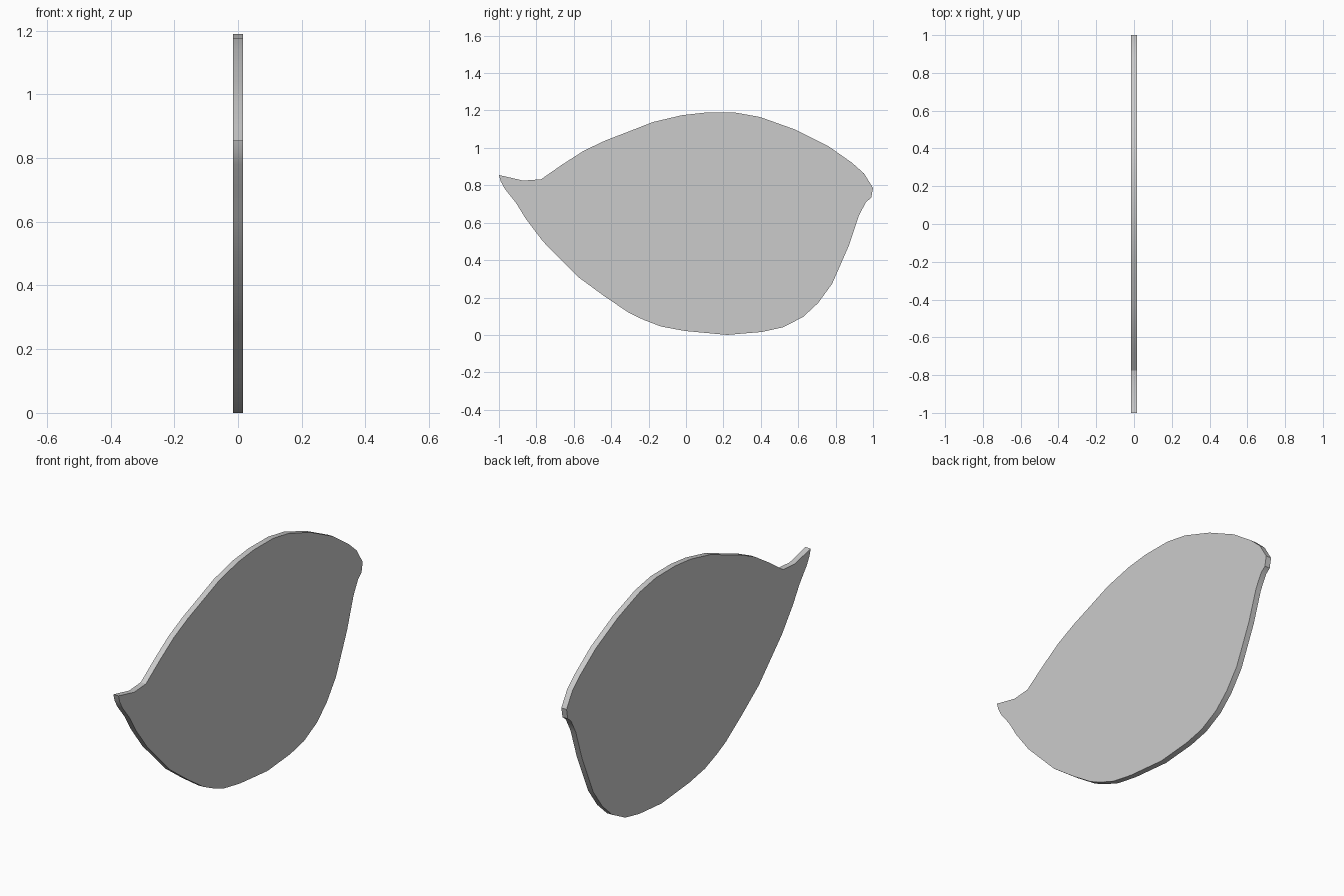
import bpy, bmesh, math

if "Cube" in bpy.data.objects:
    bpy.data.objects.remove(bpy.data.objects["Cube"])

HALF = 0.015  # half the plate thickness

# Side outline (y, z): upper edge from the pointed tip, then back along the lower edge
UPPER = [(-1, .855), (-.87, .825), (-.775, .832), (-.663, .91), (-.546, .985),
         (-.43, 1.04), (-.305, 1.088), (-.177, 1.138), (-.02, 1.175), (.107, 1.189),
         (.267, 1.188), (.396, 1.165), (.578, 1.10), (.76, 1.01), (.888, .92),
         (.952, .863), (1, .785)]
LOWER = [(.99, .733), (.963, .711), (.925, .64), (.872, .48), (.781, .273),
         (.706, .17), (.626, .096), (.52, .041), (.407, .016), (.22, 0),
         (-.005, .021), (-.134, .045), (-.23, .082), (-.305, .118), (-.438, .208),
         (-.577, .31), (-.765, .50), (-.856, .62), (-.909, .706), (-.968, .78),
         (-.99, .82)]

# Flat leaf-shaped plate, extruded across x
bm = bmesh.new()
face = bm.faces.new([bm.verts.new((-HALF, y, z)) for y, z in UPPER + LOWER])
ext = bmesh.ops.extrude_face_region(bm, geom=[face], use_keep_orig=True)
verts = [g for g in ext["geom"] if isinstance(g, bmesh.types.BMVert)]
bmesh.ops.translate(bm, verts=verts, vec=(2 * HALF, 0, 0))
bmesh.ops.recalc_face_normals(bm, faces=bm.faces)

mesh = bpy.data.meshes.new("leaf_plate")
bm.to_mesh(mesh)
bm.free()
plate = bpy.data.objects.new("leaf_plate", mesh)
bpy.context.collection.objects.link(plate)

# Smooth rim with crisp edges at the flat sides
bpy.context.view_layer.objects.active = plate
plate.select_set(True)
bpy.ops.object.shade_smooth_by_angle(angle=math.radians(30))
